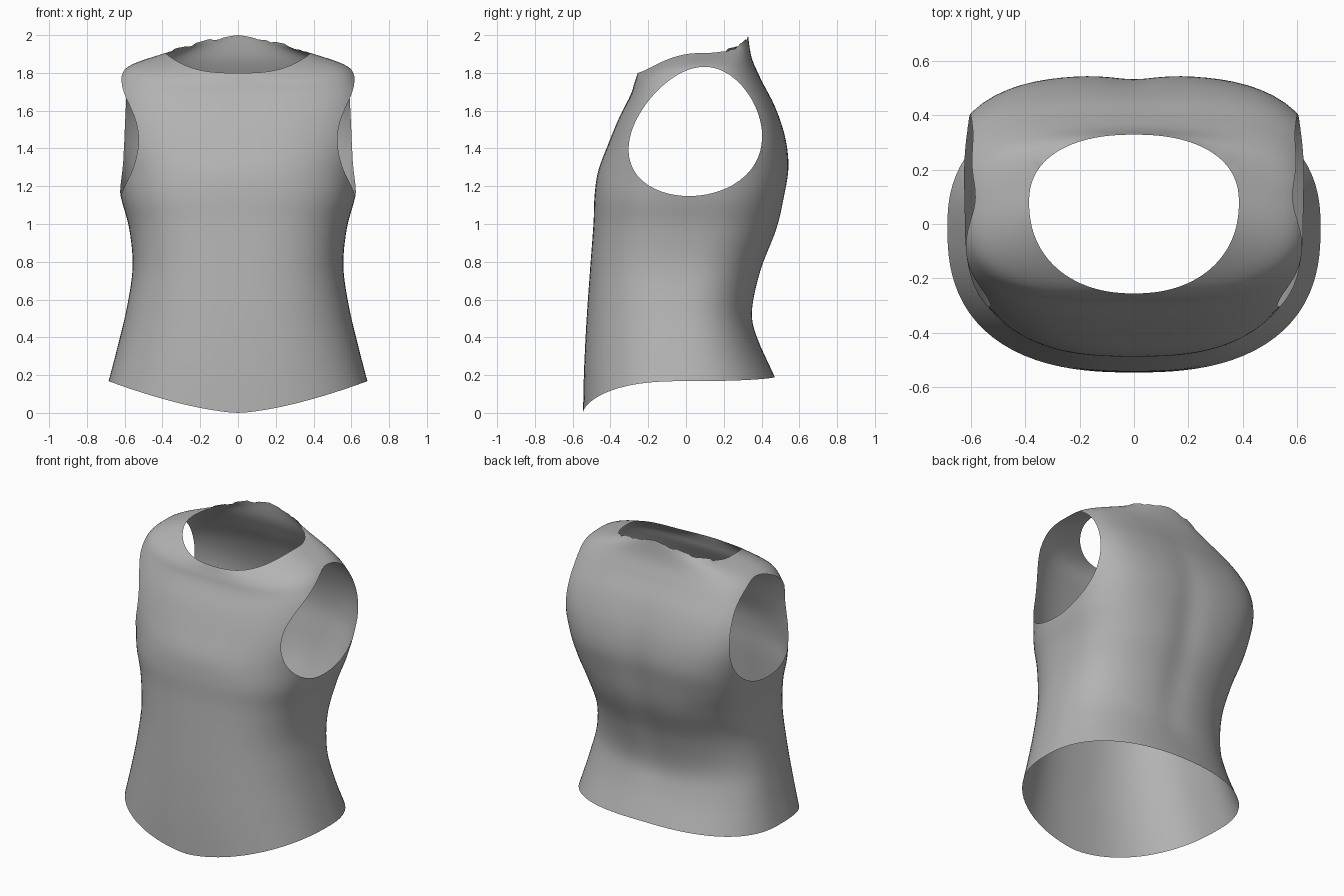
import bpy
import bmesh
import math
import random

random.seed(4)
SEGMENTS = 96
STEPS = 6

default = bpy.data.objects.get("Cube")
if default:
    bpy.data.objects.remove(default, do_unlink=True)

# Cross-sections from hem to neckline:
# front height, side height, back height, half width, front y, back y,
# side y, front squareness, back squareness, front rim curve, back rim curve
SECTIONS = [
    (0, .168, .19, .685, -.545, .47, -.01, 2.5, 2.4, 1.5, 1.5),
    (.22, .36, .38, .635, -.54, .386, -.01, 2.5, 2.4, 1.6, 1.5),
    (.5, .56, .53, .588, -.526, .354, -.02, 2.5, 2.4, 2, 1.5),
    (.77, .77, .75, .558, -.507, .4, 0, 2.6, 2.5, 2, 1.5),
    (1, .97, .97, .575, -.49, .483, .03, 2.7, 2.7, 2, 1.5),
    (1.15, 1.13, 1.15, .617, -.484, .523, .05, 2.7, 3, 2, 1.5),
    (1.28, 1.28, 1.31, .648, -.465, .545, .05, 2.55, 3.3, 2, 1.5),
    (1.42, 1.44, 1.47, .682, -.413, .525, .05, 2.6, 3.5, 2, 1.5),
    (1.56, 1.59, 1.63, .685, -.355, .47, .06, 2.75, 3.6, 2.5, 1.5),
    (1.68, 1.73, 1.77, .655, -.295, .396, .07, 2.95, 3.3, 3, 1.5),
    (1.74, 1.834, 1.88, .58, -.275, .348, .08, 2.8, 2.7, 3, 1.4),
    (1.8, 1.905, 2, .385, -.255, .328, .08, 2.2, 2.3, 3, 1.25),
]


def spline(a, b, c, d, t):
    """Smooth interpolation from b to c."""
    return b + .5 * t * (c - a + t * (2 * a - 5 * b + 4 * c - d
                                      + t * (3 * (b - c) + d - a)))


def section_at(position):
    """Interpolated cross-section at a fractional row position."""
    last = len(SECTIONS) - 1
    k = min(int(position), last - 1)
    rows = [SECTIONS[max(0, min(last, k + j))] for j in (-1, 0, 1, 2)]
    return [spline(*values, position - k) for values in zip(*rows)]


def ring_point(section, angle):
    """Point on a rounded-rectangle ring whose height varies around it."""
    zf, zs, zb, width, yf, yb, ys, nf, nb, rim_f, rim_b = section
    c, s = math.cos(angle), math.sin(angle)
    front = s < 0
    n, rim, z_mid, y_mid = (nf, rim_f, zf, yf) if front else (nb, rim_b, zb, yb)
    r = (abs(c) ** n + abs(s) ** n) ** (-1 / n)
    x = width * r * c
    y = ys + r * abs(s) * (y_mid - ys)
    z = zs + (z_mid - zs) * (1 - min(1, abs(r * c)) ** rim)
    # Shallow groove along the spine
    if not front:
        fade = max(0, math.sin(math.pi * min(1, max(0, (z - .3) / 1.5))))
        y -= .016 * fade * s * math.exp(-(x / .1) ** 2)
    return x, y, z


def armhole(co):
    """Negative inside the egg-shaped arm opening seen from the side."""
    dz = co.z - 1.49
    half = .345 - .2 * dz
    return ((co.y - .057 - .12 * dz) / half) ** 2 + (dz / .342) ** 2 - 1


# Body of the garment, lofted from hem to neckline
bm = bmesh.new()
row_count = (len(SECTIONS) - 1) * STEPS
rings = []
for row in range(row_count + 1):
    section = section_at(row / STEPS)
    rings.append([bm.verts.new(ring_point(section, 2 * math.pi * i / SEGMENTS))
                  for i in range(SEGMENTS)])
for low, high in zip(rings, rings[1:]):
    for i in range(SEGMENTS):
        j = (i + 1) % SEGMENTS
        bm.faces.new((low[i], low[j], high[j], high[i]))

# Ragged back neckline
for v in rings[-1]:
    if v.co.y > .2 and abs(v.co.x) > .1:
        v.co.z += random.uniform(-.007, .01)

# Cut both arm openings along their exact outline
cut = []
for edge in list(bm.edges):
    a, b = edge.verts
    fa, fb = armhole(a.co), armhole(b.co)
    if fa * fb < 0:
        cut.append(bmesh.utils.edge_split(edge, a, fa / (fa - fb))[1])
bmesh.ops.connect_verts(bm, verts=cut)
inside = [f for f in bm.faces if sum(armhole(v.co) for v in f.verts) < 0]
bmesh.ops.delete(bm, geom=inside, context='FACES')

mesh = bpy.data.meshes.new("sleeveless_top")
bm.to_mesh(mesh)
bm.free()
garment = bpy.data.objects.new("sleeveless_top", mesh)
bpy.context.collection.objects.link(garment)

# Plain grey cloth
cloth = bpy.data.materials.new("grey_cloth")
cloth.use_nodes = True
colour = (.45, .45, .45, 1)
cloth.diffuse_color = colour
shader = next(n for n in cloth.node_tree.nodes if n.type == 'BSDF_PRINCIPLED')
shader.inputs["Base Color"].default_value = colour
shader.inputs["Roughness"].default_value = .8
mesh.materials.append(cloth)

bpy.context.view_layer.objects.active = garment
garment.select_set(True)
bpy.ops.object.shade_smooth_by_angle(angle=math.radians(60))
